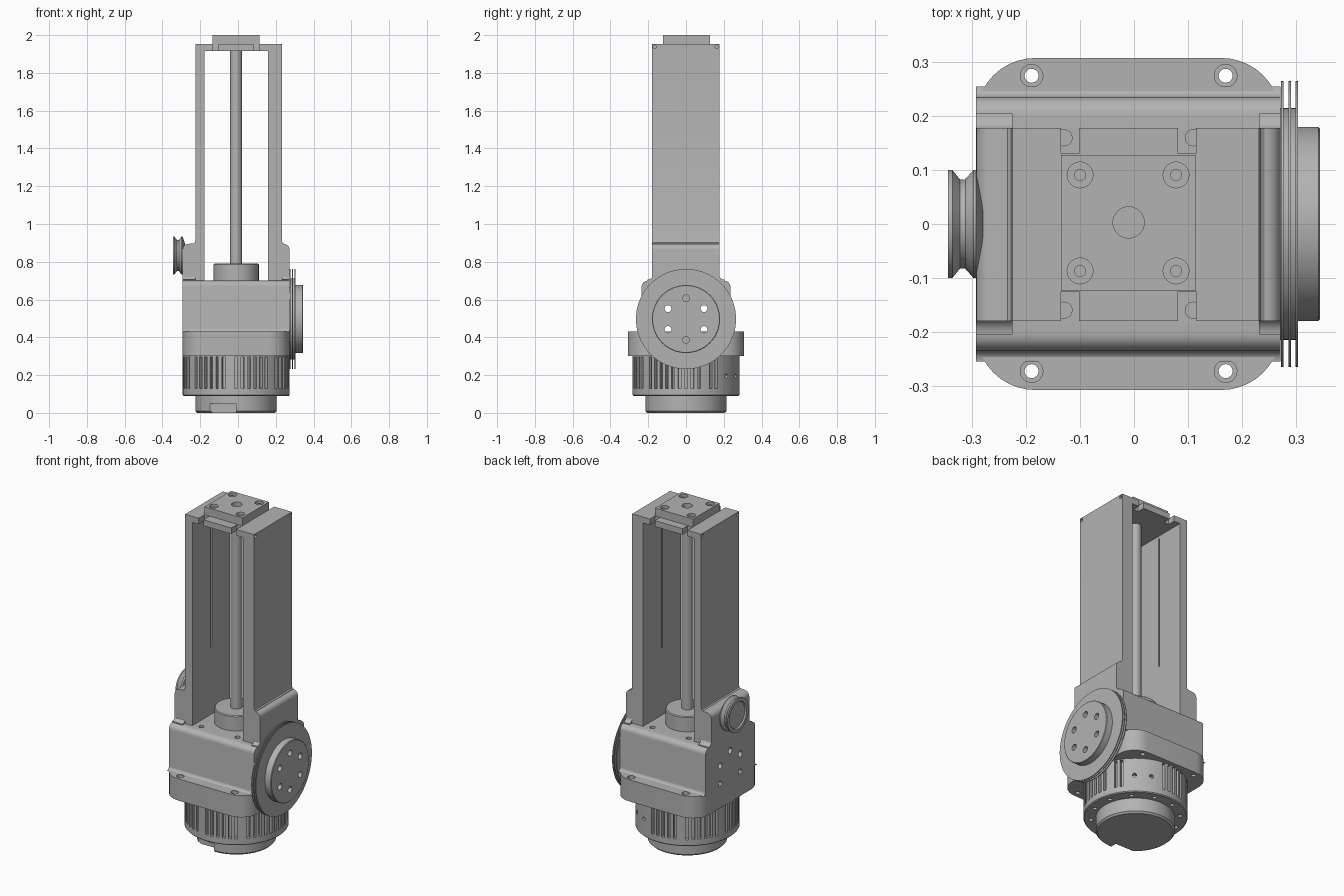
import bpy, bmesh
from math import sin, cos, pi, radians
from mathutils import Vector, Matrix

if "Cube" in bpy.data.objects:
    bpy.data.objects.remove(bpy.data.objects["Cube"])

GREY = (0.45, 0.45, 0.45, 1)
metal = bpy.data.materials.new("grey metal")
metal.use_nodes = True
metal.diffuse_color = GREY
metal.node_tree.nodes["Principled BSDF"].inputs["Base Color"].default_value = GREY
CX = -0.01          # axis of the column and motor
AXES = {"x": (1, 2, 0), "y": (0, 2, 1), "z": (0, 1, 2)}


def place(axis, u, v, w):
    p = [0, 0, 0]
    for i, c in zip(AXES[axis], (u, v, w)):
        p[i] = c
    return p


def loft(bm, rings):
    """Skin a list of equal rings and cap both ends."""
    loops = [[bm.verts.new(p) for p in ring] for ring in rings]
    for a, b in zip(loops, loops[1:]):
        for i in range(len(a)):
            j = (i + 1) % len(a)
            bm.faces.new((a[i], a[j], b[j], b[i]))
    bm.faces.new(loops[0])
    bm.faces.new(loops[-1])
    return [v for l in loops for v in l]


def prism(bm, axis, pts, lo, hi):
    return loft(bm, [[place(axis, u, v, w) for u, v in pts] for w in (lo, hi)])


def box(bm, x0, x1, y0, y1, z0, z1):
    return prism(bm, "z", [(x0, y0), (x1, y0), (x1, y1), (x0, y1)], z0, z1)


def lathe(bm, axis, u, v, profile, n=64):
    """Turn (radius, position) pairs about an axis through u, v."""
    ang = [2 * pi * i / n for i in range(n)]
    return loft(bm, [[place(axis, u + r * cos(a), v + r * sin(a), w) for a in ang]
                     for r, w in profile])


def rod(bm, axis, u, v, r, lo, hi, n=24):
    return lathe(bm, axis, u, v, [(r, lo), (r, hi)], n)


def arc(u, v, r, a0, a1, n=6):
    return [(u + r * cos(radians(a0 + (a1 - a0) * i / n)),
             v + r * sin(radians(a0 + (a1 - a0) * i / n))) for i in range(n + 1)]


def make(name, bm):
    bmesh.ops.recalc_face_normals(bm, faces=bm.faces)
    me = bpy.data.meshes.new(name)
    bm.to_mesh(me)
    bm.free()
    me.materials.append(metal)
    ob = bpy.data.objects.new(name, me)
    bpy.context.collection.objects.link(ob)
    return ob


def cut(ob, bm):
    tool = make("cutter", bm)
    tool.hide_render = True
    mod = ob.modifiers.new("cut", "BOOLEAN")
    mod.operation, mod.solver, mod.object = "DIFFERENCE", "EXACT", tool
    bpy.context.view_layer.objects.active = ob
    bpy.ops.object.modifier_apply(modifier=mod.name)
    bpy.data.objects.remove(tool)


# Foot ring with a notch in its front lower edge
bm = bmesh.new()
lathe(bm, "z", CX, 0, [(0.205, 0), (0.215, 0.01), (0.215, 0.1)])
foot = make("foot_ring", bm)
bm = bmesh.new()
box(bm, -0.19, -0.01, -0.3, -0.165, -0.02, 0.05)
cut(foot, bm)

# Motor housing with vertical cooling slots
bm = bmesh.new()
lathe(bm, "z", CX, 0, [(0.278, 0.09), (0.283, 0.095), (0.283, 0.31)], 96)
motor = make("motor_housing", bm)
bm = bmesh.new()
for i in range(52):
    a = 2 * pi * i / 52
    if i % 7 == 3 or 0.7 < a < 1.35:
        continue
    slot = box(bm, 0.258, 0.3, -0.008, 0.008, 0.13, 0.295)
    bmesh.ops.transform(bm, verts=slot, matrix=Matrix.Translation((CX, 0, 0)) @ Matrix.Rotation(a, 4, "Z"))
for a in (49, 68):
    hole = rod(bm, "x", 0, 0.195, 0.012, 0.26, 0.3, 16)
    bmesh.ops.transform(bm, verts=hole, matrix=Matrix.Translation((CX, 0, 0)) @ Matrix.Rotation(radians(a), 4, "Z"))
for i in range(12):
    a = 2 * pi * (i + 0.5) / 12
    rod(bm, "z", CX + 0.243 * cos(a), 0.243 * sin(a), 0.012, 0.08, 0.115, 16)
cut(motor, bm)

# Flange with rounded corners and counterbored screw holes
L, R, D, C = -0.293, 0.272, 0.308, 0.11
bm = bmesh.new()
corners = (arc(R - C, D - C, C, 0, 90, 10) + arc(L + C, D - C, C, 90, 180, 10)
           + arc(L + C, C - D, C, 180, 270, 10) + arc(R - C, C - D, C, 270, 360, 10))
prism(bm, "z", corners, 0.3, 0.43)
flange = make("flange", bm)
bm = bmesh.new()
for x in (-0.19, 0.17):
    for y in (-0.273, 0.275):
        lathe(bm, "z", x, y, [(0.013, 0.28), (0.013, 0.41), (0.021, 0.41), (0.021, 0.45)], 24)
cut(flange, bm)


def bolt_circle(bm, x0, x1, blind):
    """Six holes about the drive axis; the top and bottom ones are blind."""
    for i in range(6):
        a = radians(30 + 60 * i)
        y, z = 0.11 * cos(a), 0.497 + 0.11 * sin(a)
        if i % 3 == 1:
            rod(bm, "x", y, z, 0.018, *blind)
        else:
            rod(bm, "x", y, z, 0.018, x0, x1)


# Gearbox body: filleted foot, rounded top edges
bm = bmesh.new()
side = arc(0.255, 0.448, 0.02, 270, 180) + arc(0.203, 0.668, 0.032, 0, 90)
prism(bm, "x", side + [(-y, z) for y, z in reversed(side)], L, R)
body = make("gearbox_body", bm)
bm = bmesh.new()
bolt_circle(bm, -0.4, 0.4, (-0.4, -0.25))
for x in (-0.13, 0.11):
    for y in (-0.16, 0.16):
        rod(bm, "z", x, y, 0.015, 0.66, 0.75)
cut(body, bm)

# Side columns: shoulder, wall and inner groove in one profile each
Y0, Y1 = -0.18, 0.178
for name, out, wall, inner, s in (("right_column", L, -0.225, -0.177, 1),
                                  ("left_column", R, 0.232, 0.159, -1)):
    bm = bmesh.new()
    shoulder = [(out + s * (0.03 - 0.03 * cos(radians(t))), 0.865 + 0.03 * sin(radians(t)))
                for t in range(0, 91, 15)]
    prism(bm, "y", [(inner, 0.69), (out, 0.69)] + shoulder +
          [(wall - s * 0.01, 0.897), (wall - s * 0.003, 0.903), (wall, 0.915), (wall, 1.953), (inner, 1.953)], Y0, Y1)
    column = make(name, bm)
    bm = bmesh.new()
    box(bm, inner - 0.008, inner + 0.008, -0.006, 0.006, 1.1, 1.9)
    for y in (-0.165, 0.163):
        rod(bm, "x", y, 1.938, 0.009, min(wall, inner) - 0.05, max(wall, inner) + 0.05, 16)
    cut(column, bm)
    # Curved gusset where the shoulder meets the body
    bm = bmesh.new()
    web = arc(0.205, 0.735, 0.03, 270, 180)
    prism(bm, "x", [(0.205, 0.69)] + web + [(-y, z) for y, z in reversed(web)] + [(-0.205, 0.69)],
          *sorted((out, wall)))
    make(name + "_gusset", bm)

# Bridge across the column tops, with notches beside the tabs
bm = bmesh.new()
box(bm, -0.178, 0.16, Y0, Y1, 1.917, 1.953)
bridge = make("top_bridge", bm)
bm = bmesh.new()
for x0, x1 in ((-0.135, -0.102), (0.082, 0.115)):
    for y0, y1 in ((-0.3, -0.125), (0.131, 0.3)):
        box(bm, x0, x1, y0, y1, 1.9, 2)
cut(bridge, bm)

# Mounting block with screw pockets and a centre bore
bm = bmesh.new()
box(bm, -0.135, 0.115, -0.123, 0.128, 1.945, 2)
block = make("mounting_block", bm)
spots = [(x, y) for x in (-0.1, 0.078) for y in (-0.087, 0.091)]
bm = bmesh.new()
for x, y in spots:
    rod(bm, "z", x, y, 0.024, 1.975, 2.05)
rod(bm, "z", CX, 0.003, 0.029, 1.97, 2.05, 32)
cut(block, bm)
bm = bmesh.new()
for x, y in spots:
    rod(bm, "z", x, y, 0.011, 1.97, 1.99)
make("block_screws", bm)

# Central shaft and collar
bm = bmesh.new()
rod(bm, "z", CX, 0, 0.032, 0.75, 1.93, 40)
make("shaft", bm)
bm = bmesh.new()
lathe(bm, "z", CX, 0, [(0.12, 0.69), (0.12, 0.785), (0.115, 0.79)])
make("shaft_collar", bm)

# Drive wheel on the left: three thin flanges, hub and drum
bm = bmesh.new()
profile = [(0.215, 0.26)]
for x in (0.275, 0.289, 0.302):
    profile += [(0.215, x - 0.002), (0.265, x - 0.002), (0.265, x + 0.002), (0.215, x + 0.002)]
profile[-1] = (0.18, 0.304)
lathe(bm, "x", 0, 0.497, profile + [(0.18, 0.342), (0.177, 0.345)], 80)
wheel = make("drive_wheel", bm)
bm = bmesh.new()
bolt_circle(bm, 0.2, 0.4, (0.32, 0.4))
cut(wheel, bm)

# Grooved idler pulley on the right
bm = bmesh.new()
lathe(bm, "x", 0, 0.833, [(0.06, -0.28), (0.1, -0.293), (0.1, -0.298), (0.083, -0.313), (0.083, -0.323),
                          (0.1, -0.337), (0.1, -0.345), (0.08, -0.345), (0.075, -0.337)])
make("idler_pulley", bm)

for ob in bpy.data.objects:
    if ob.type == "MESH":
        bpy.ops.object.select_all(action="DESELECT")
        ob.select_set(True)
        bpy.context.view_layer.objects.active = ob
        bpy.ops.object.shade_smooth_by_angle(angle=radians(30))
